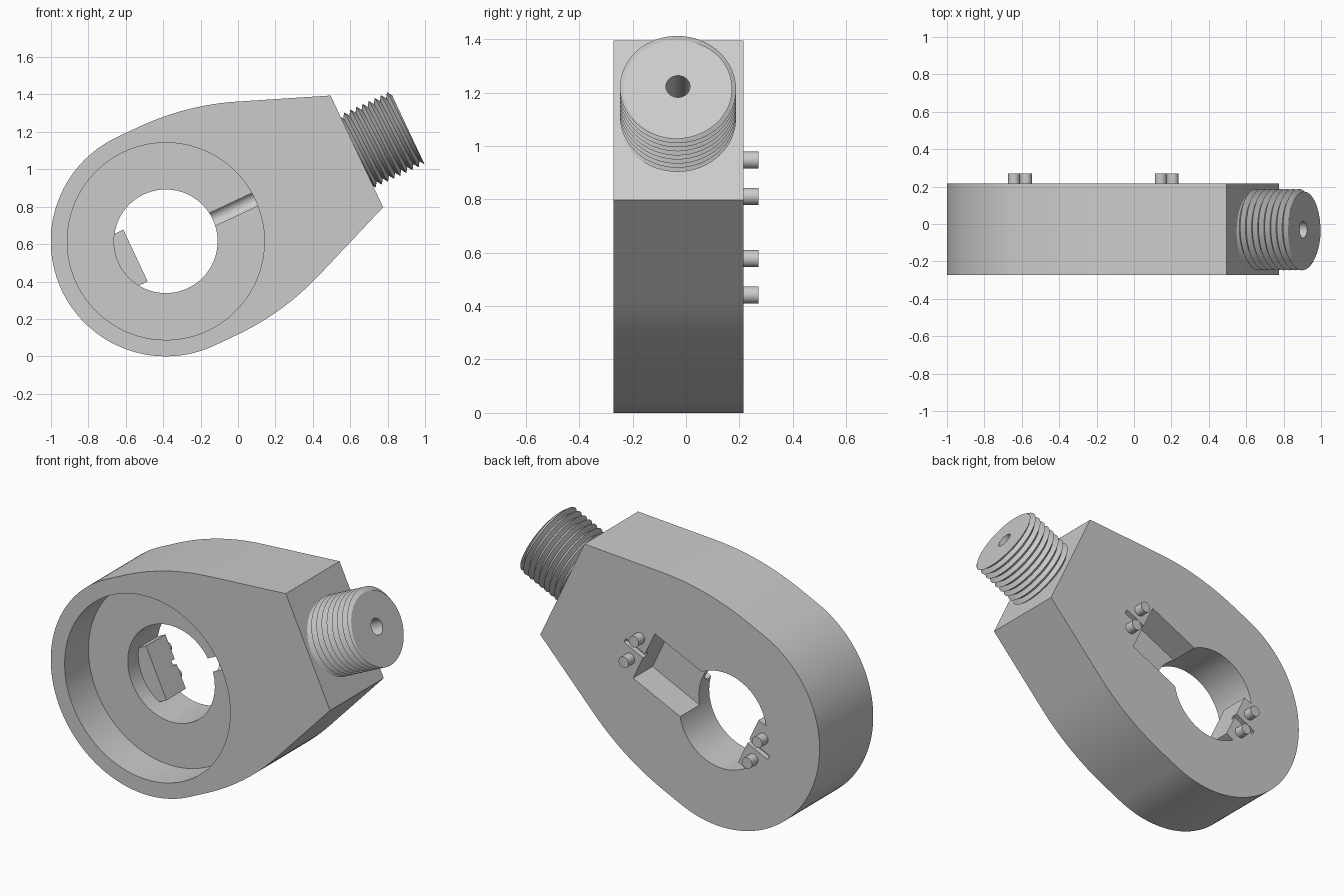
import bpy, bmesh, math
from mathutils import Matrix, Vector

if "Cube" in bpy.data.objects:
    bpy.data.objects.remove(bpy.data.objects["Cube"])

ANGLE = math.radians(25.2)          # tilt of the stem axis
CENTRE = Vector((-0.386, 0, 0.615))  # ring centre
PLACE = Matrix.Translation(CENTRE) @ Matrix.Rotation(-ANGLE, 4, 'Y')
FRONT, BACK, FLOOR = -0.272, 0.216, -0.055
AXIS_Y, BORE_R, FLAT = -0.03, 0.045, 1.129

grey = bpy.data.materials.new("light_grey")
grey.diffuse_color = (0.6, 0.6, 0.6, 1)
grey.use_nodes = True
grey.node_tree.nodes["Principled BSDF"].inputs["Base Color"].default_value = grey.diffuse_color


def finish(name, bm):
    """Turn a bmesh in the local frame (x along stem, y depth) into an object."""
    bmesh.ops.recalc_face_normals(bm, faces=bm.faces)
    bm.transform(PLACE)
    mesh = bpy.data.meshes.new(name)
    bm.to_mesh(mesh)
    bm.free()
    mesh.materials.append(grey)
    ob = bpy.data.objects.new(name, mesh)
    bpy.context.collection.objects.link(ob)
    return ob


def prism(name, outline, y0, y1):
    bm = bmesh.new()
    face = bm.faces.new([bm.verts.new((u, y0, v)) for u, v in outline])
    new = bmesh.ops.extrude_face_region(bm, geom=[face])['geom']
    bmesh.ops.translate(bm, vec=(0, y1 - y0, 0),
                        verts=[g for g in new if isinstance(g, bmesh.types.BMVert)])
    return finish(name, bm)


def circle(r, n, u=0, v=0):
    return [(u + r * math.cos(2 * math.pi * i / n), v + r * math.sin(2 * math.pi * i / n))
            for i in range(n)]


def box(name, u0, u1, half, y0, y1):
    return prism(name, [(u0, -half), (u1, -half), (u1, half), (u0, half)], y0, y1)


def rod(name, r, u0, u1):
    bm = bmesh.new()
    m = Matrix.Translation(((u0 + u1) / 2, AXIS_Y, 0)) @ Matrix.Rotation(math.pi / 2, 4, 'Y')
    bmesh.ops.create_cone(bm, cap_ends=True, segments=32, radius1=r, radius2=r,
                          depth=u1 - u0, matrix=m)
    return finish(name, bm)


def boolean(target, tool, operation='DIFFERENCE'):
    mod = target.modifiers.new("cut", 'BOOLEAN')
    mod.operation, mod.object, mod.solver = operation, tool, 'EXACT'
    bpy.context.view_layer.objects.active = target
    bpy.ops.object.modifier_apply(modifier=mod.name)
    bpy.data.objects.remove(tool)


def smooth(ob):
    bpy.ops.object.select_all(action='DESELECT')
    ob.select_set(True)
    bpy.context.view_layer.objects.active = ob
    bpy.ops.object.shade_smooth_by_angle(angle=math.radians(25))


# Body outline: round ring, flaring shoulder arc, straight taper to the flat end
R, BEND, ARC = 0.615, math.radians(21.7), 1.467
upper = [(FLAT, 0.33)]
for i in range(12, -1, -1):
    a = BEND * i / 12
    upper.append((0.127 + ARC * math.sin(a), R - ARC * (1 - math.cos(a))))
upper += [(R * math.cos(a), R * math.sin(a))
          for a in (math.pi / 2 + math.pi / 2 * i / 36 for i in range(36))]
outline = upper + [(-R, 0)] + [(u, -v) for u, v in reversed(upper)]
body = prism("ring_body", outline, FRONT, BACK)

# Round front recess, through hole, back pocket and cable bore
boolean(body, prism("recess_cutter", circle(0.527, 96), FRONT - 0.1, FLOOR))
boolean(body, prism("hole_cutter", circle(0.277, 72), -0.5, 0.5))
boolean(body, box("pocket_cutter", 0.1, 0.555, 0.162, BACK - 0.176, BACK + 0.1))
boolean(body, rod("bore_cutter", BORE_R, 0.15, FLAT + 0.1))

# Mounting ledge inside the hole, opposite the pocket
boolean(body, box("ledge", -0.35, -0.179, 0.153, BACK - 0.176, BACK), 'UNION')

# Small grooves between each pair of pegs
for u0, u1 in ((0.5, 0.69), (-0.32, -0.1)):
    boolean(body, box("groove_cutter", u0, u1, 0.014, BACK - 0.03, BACK + 0.1))
smooth(body)

# Two pairs of round pegs on the back
for side, u in (("stem", 0.62), ("ring", -0.247)):
    for end, v in (("upper", 0.075), ("lower", -0.075)):
        smooth(prism(f"{end}_peg_{side}_side", circle(0.032, 24, u, v), BACK - 0.03, 0.271))

# Threaded stub: helical ridge, flat end and open bore
LENGTH, PITCH, CREST, ROOT, N = 0.298, 0.0362, 0.2175, 0.19, 64
bm = bmesh.new()
columns = []
for i in range(N + 1):
    turn = i / N
    rows = []
    for j in range(-3, 2 * math.ceil(LENGTH / PITCH) + 2):
        u = min(max(PITCH * (j / 2 + turn), 0), LENGTH)
        phase = (u / PITCH - turn) % 1
        rows.append((u, ROOT + (CREST - ROOT) * (1 - abs(2 * phase - 1))))
    rows += [(LENGTH, BORE_R), (0, BORE_R)]
    t = 2 * math.pi * turn
    columns.append([bm.verts.new((FLAT + u, AXIS_Y + r * math.cos(t), r * math.sin(t)))
                    for u, r in rows])
for a, b in zip(columns, columns[1:]):
    for k in range(len(a) - 1):
        bm.faces.new((a[k], a[k + 1], b[k + 1], b[k]))
bmesh.ops.remove_doubles(bm, verts=bm.verts, dist=1e-5)
smooth(finish("threaded_stub", bm))
